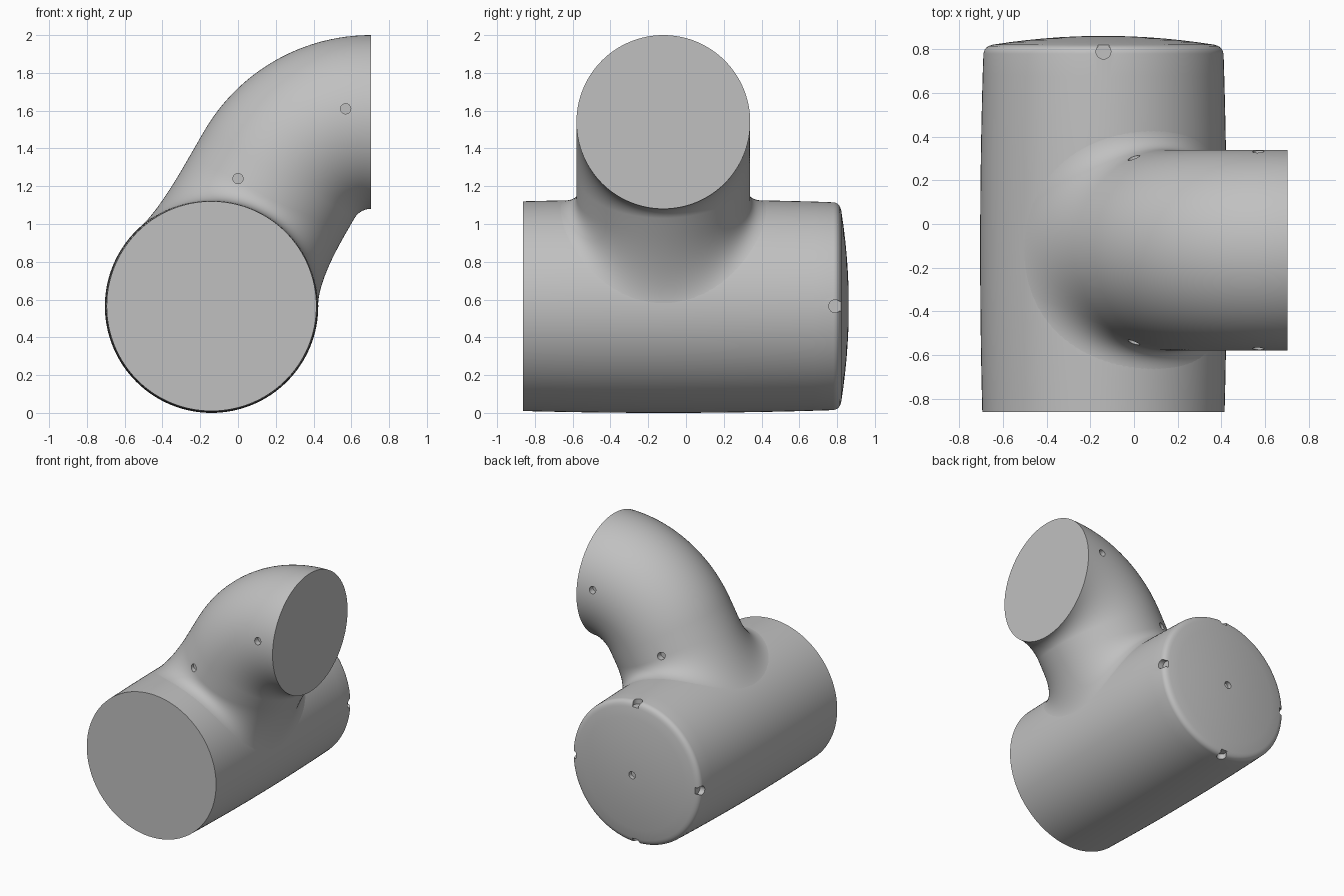
import bpy
import bmesh
from math import sin, cos, pi, radians, sqrt
from mathutils import Vector, Matrix

if "Cube" in bpy.data.objects:
    bpy.data.objects.remove(bpy.data.objects["Cube"])

SEG = 128
CENTRE = Vector((-0.14, 0, 0.565))      # axis of the main pipe, runs along y
BRANCH_Y, TUBE, BEND = -0.12, 0.46, 0.56
BEND_CENTRE = Vector((0.703, BRANCH_Y, 0.98))
TILT = radians(60)

grey = bpy.data.materials.new("plain grey")
grey.use_nodes = True
colour = (0.53, 0.53, 0.53, 1)
grey.diffuse_color = colour
grey.node_tree.nodes["Principled BSDF"].inputs["Base Color"].default_value = colour


def make_object(name, bm):
    bmesh.ops.recalc_face_normals(bm, faces=bm.faces[:])
    mesh = bpy.data.meshes.new(name)
    bm.to_mesh(mesh)
    bm.free()
    mesh.materials.append(grey)
    obj = bpy.data.objects.new(name, mesh)
    bpy.context.collection.objects.link(obj)
    return obj


def loft(name, rings):
    """Skin closed rings of points and cap both ends."""
    bm = bmesh.new()
    loops = [[bm.verts.new(p) for p in ring] for ring in rings]
    for a, b in zip(loops, loops[1:]):
        for i in range(SEG):
            j = (i + 1) % SEG
            bm.faces.new((a[i], a[j], b[j], b[i]))
    bm.faces.new(loops[0])
    bm.faces.new(loops[-1])
    return make_object(name, bm)


def cylinder_cutter(centre, axis, radius, depth):
    bm = bmesh.new()
    turn = Vector(axis).to_track_quat('Z', 'Y').to_matrix().to_4x4()
    bmesh.ops.create_cone(bm, cap_ends=True, segments=24, radius1=radius, radius2=radius,
                          depth=depth, matrix=Matrix.Translation(centre) @ turn)
    return make_object("cutter", bm)


def box_cutter(centre, size):
    bm = bmesh.new()
    bmesh.ops.create_cube(bm, size=1, matrix=Matrix.Translation(centre) @ Matrix.Diagonal((*size, 1)))
    return make_object("cutter", bm)


def finish(obj, cutters):
    """Cut the holes, drop the cutters, smooth the surface."""
    bpy.ops.object.select_all(action='DESELECT')
    obj.select_set(True)
    bpy.context.view_layer.objects.active = obj
    for cutter in cutters:
        mod = obj.modifiers.new("hole", 'BOOLEAN')
        mod.operation, mod.solver, mod.object = 'DIFFERENCE', 'EXACT', cutter
        bpy.ops.object.modifier_apply(modifier=mod.name)
        bpy.data.objects.remove(cutter)
    bpy.ops.object.shade_smooth_by_angle(angle=radians(35))


def barrel(y):
    return 0.565 - 0.013 * ((y - BRANCH_Y) / 0.85) ** 2


# Main pipe: slightly barrelled, rounded back rim, shallow domed back
profile = [(barrel(y), y) for y in [-0.862 + 1.642 * i / 16 for i in range(17)]]
rim = barrel(0.78) - 0.045
profile += [(rim + 0.045 * cos(a), 0.78 + 0.04 * sin(a)) for a in [radians(d) for d in range(15, 90, 15)]]
profile += [(rim * k, 0.862 - 0.04 * k * k) for k in (1, 0.85, 0.7, 0.55, 0.4, 0.25, 0.12)]
body = loft("main_pipe", [[CENTRE + Vector((r * cos(2 * pi * i / SEG), y, r * sin(2 * pi * i / SEG)))
                           for i in range(SEG)] for r, y in profile])

# Notches around the back rim and a hole in the middle of the back
cutters = [cylinder_cutter(CENTRE + Vector((0, 0.86, 0)), (0, 1, 0), 0.028, 0.06)]
for dx, dz in ((1, 0), (-1, 0), (0, 1), (0, -1)):
    out = Vector((dx, 0, dz))
    cutters.append(cylinder_cutter(CENTRE + out * 0.56 + Vector((0, 0.79, 0)), out, 0.034, 0.1))
    cutters.append(box_cutter(CENTRE + out * 0.56 + Vector((0, 0.83, 0)),
                              (0.1 if dx else 0.05, 0.08, 0.1 if dz else 0.05)))
finish(body, cutters)

# Branch: bent tube, then a straight run blended onto the main pipe
angles = [2 * pi * i / SEG for i in range(SEG)]
rings = []
for step in range(25):
    a = TILT * step / 24
    spoke = Vector((-sin(a), 0, cos(a)))
    rings.append([BEND_CENTRE + spoke * (BEND + TUBE * cos(t)) + Vector((0, TUBE * sin(t), 0))
                  for t in angles])

along = Vector((cos(TILT), 0, sin(TILT)))
across = Vector((-sin(TILT), 0, cos(TILT)))
foot = Vector((CENTRE.x, BRANCH_Y, CENTRE.z))
shift = (BEND_CENTRE + across * BEND - foot).dot(across)


def blend_curve(t):
    """Start, corner and foot of the fillet at one angle round the branch."""
    u, v = shift + TUBE * cos(t), TUBE * sin(t)
    phi = radians(6 + 66 * cos(t))
    y = 0.57 * sin(t)
    r = barrel(BRANCH_Y + y) - 0.001
    corner = (r - u * sin(phi)) / cos(phi)
    start = min(corner + 0.09 + 0.2 * cos(t) ** 2, 0.76)
    side = Vector((0, v, 0)) + across * u
    return (foot + side + along * start, foot + side + along * corner,
            foot + across * r * sin(phi) + along * r * cos(phi) + Vector((0, y, 0)))


curves = [blend_curve(t) for t in angles]
for step in range(15):
    k = step / 14
    rings.append([s * (1 - k) ** 2 + c * 2 * k * (1 - k) + f * k * k for s, c, f in curves])
rings.append([foot + (f - foot) * 0.1 for s, c, f in curves])
branch = loft("elbow_branch", rings)

# Pairs of small holes in the sides of the branch
finish(branch, [cylinder_cutter(Vector((x, BRANCH_Y + s * half, z)), (0, s, 0), 0.027, 0.08)
                for x, z, half in ((0.57, 1.61, 0.45), (0, 1.24, 0.43)) for s in (-1, 1)])
